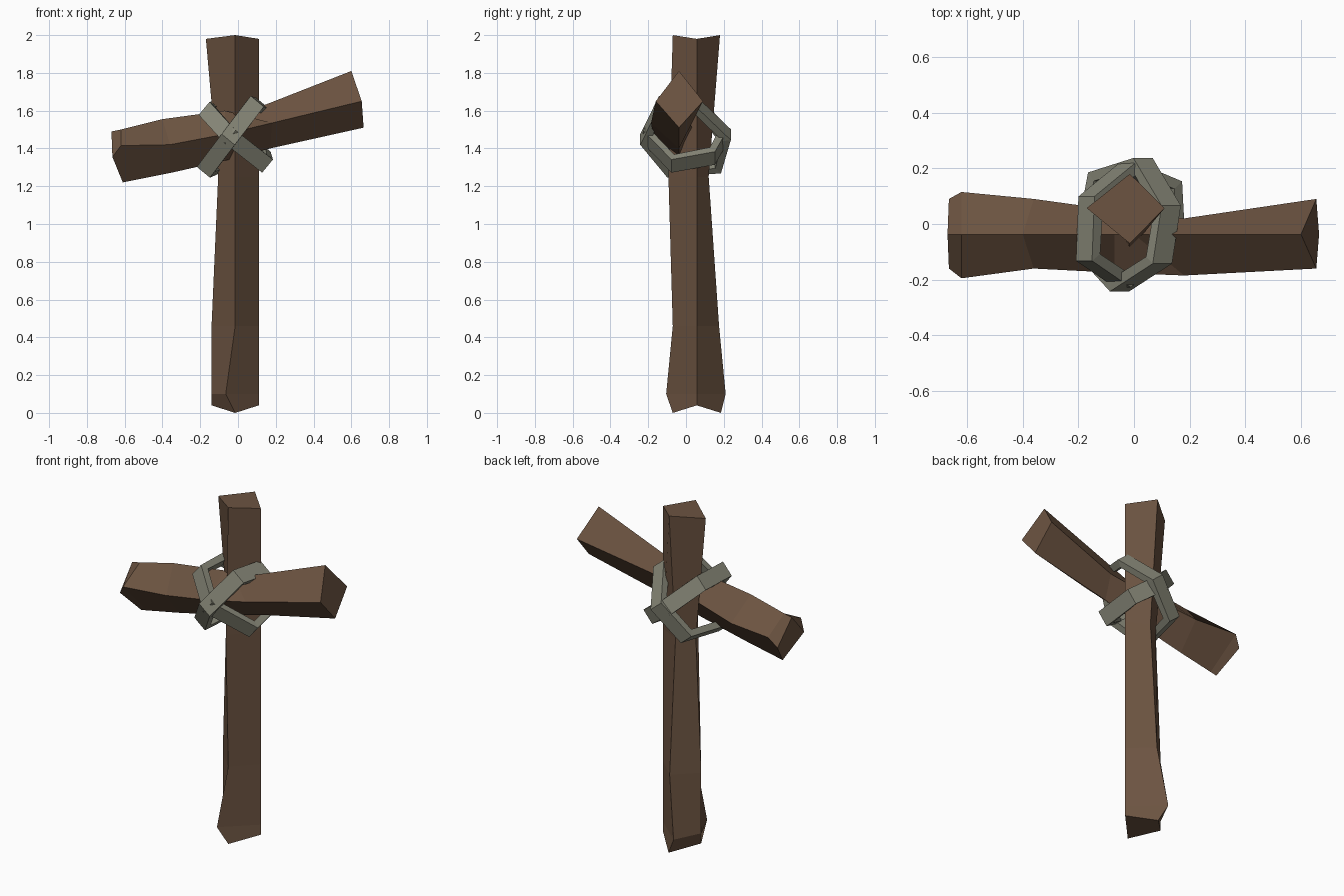
import bpy, bmesh
from mathutils import Vector

if "Cube" in bpy.data.objects:
    bpy.data.objects.remove(bpy.data.objects["Cube"])


def material(name, rgb):
    m = bpy.data.materials.new(name)
    m.diffuse_color = (*rgb, 1)
    m.use_nodes = True
    m.node_tree.nodes["Principled BSDF"].inputs["Base Color"].default_value = m.diffuse_color
    return m


wood = material("brown wood", (0.15, 0.088, 0.053))
cloth = material("grey binding", (0.24, 0.24, 0.185))


def loft(name, rings, mat, closed=False):
    """Skin a list of four-point rings; cap the ends unless closed."""
    bm = bmesh.new()
    vs = [[bm.verts.new(p) for p in r] for r in rings]
    n = len(vs)
    for i in range(n if closed else n - 1):
        a, b = vs[i], vs[(i + 1) % n]
        for j in range(4):
            k = (j + 1) % 4
            bm.faces.new((a[j], a[k], b[k], b[j]))
    if not closed:
        bm.faces.new(vs[0])
        bm.faces.new(vs[-1])
    bmesh.ops.recalc_face_normals(bm, faces=bm.faces)
    me = bpy.data.meshes.new(name)
    bm.to_mesh(me)
    bm.free()
    me.materials.append(mat)
    ob = bpy.data.objects.new(name, me)
    bpy.context.collection.objects.link(ob)
    return ob


# Upright post: z of side corners, z of front/back, left x, front x, front y, back y
post = [(0.04, 0.0, -0.14, -0.015, -0.07, 0.185),
        (0.10, 0.10, -0.14, -0.065, -0.105, 0.21),
        (0.46, 0.46, -0.14, -0.015, -0.07, 0.175),
        (1.25, 1.25, -0.105, -0.015, -0.093, 0.12),
        (1.98, 2.0, -0.17, -0.015, -0.07, 0.18)]
loft("upright_post",
     [[(l, 0.057, zs), (fx, f, zf), (0.11, 0.057, zs), (fx, b, zf)]
      for zs, zf, l, fx, f, b in post], wood)

# Crossbeam: top x, z; side x, z; bottom x, z; front y; back y
beam = [(-0.67, 1.49, -0.665, 1.355, -0.61, 1.22, -0.16, 0.09),
        (-0.62, 1.50, -0.62, 1.415, -0.57, 1.228, -0.195, 0.115),
        (-0.40, 1.555, -0.36, 1.42, -0.36, 1.27, -0.16, 0.09),
        (-0.07, 1.60, -0.07, 1.475, -0.07, 1.335, -0.175, 0.05),
        (0.0, 1.575, 0.18, 1.535, 0.17, 1.40, -0.185, 0.02),
        (0.60, 1.81, 0.655, 1.65, 0.665, 1.51, -0.16, 0.09)]
loft("crossbeam",
     [[(tx, -0.037, tz), (sx, f, sz), (bx, -0.037, bz), (sx, b, sz)]
      for tx, tz, sx, sz, bx, bz, f, b in beam], wood)


# Bindings: flat strips wrapped diagonally around the crossing
def binding(name, path, across, width=0.09, thick=0.045):
    pts = [Vector(p) for p in path]
    mid = sum(pts, Vector()) / len(pts)
    w = Vector(across).normalized() * width / 2
    rings = []
    for p in pts:
        r = p - mid
        r -= w.normalized() * r.dot(w.normalized())
        t = r.normalized() * thick / 2
        rings.append([p + w + t, p - w + t, p - w - t, p + w - t])
    return loft(name, rings, cloth, closed=True)


binding("rising_binding",
        [(-0.05, -0.22, 1.45), (0.09, -0.13, 1.635), (0.12, 0.06, 1.62),
         (0.03, 0.215, 1.47), (-0.12, 0.17, 1.31), (-0.17, -0.09, 1.29)],
        (0.77, 0, -0.64))
binding("falling_binding",
        [(-0.04, -0.205, 1.46), (-0.165, -0.12, 1.60), (-0.155, 0.09, 1.60),
         (-0.02, 0.2, 1.47), (0.13, 0.14, 1.36), (0.14, -0.07, 1.32)],
        (0.64, 0, 0.77))
